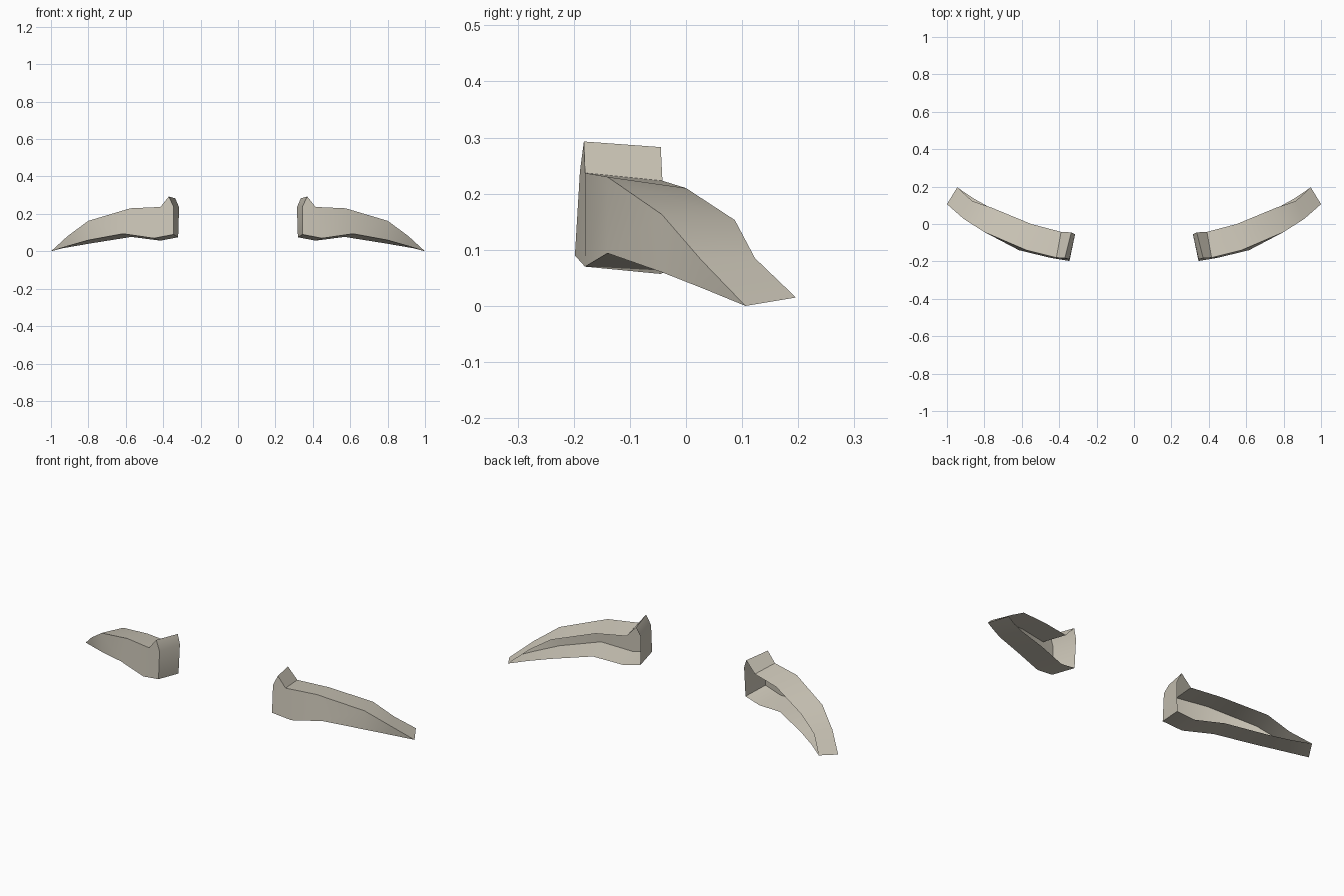
import bpy, bmesh

if "Cube" in bpy.data.objects:
    bpy.data.objects.remove(bpy.data.objects["Cube"])

mat = bpy.data.materials.new("warm beige")
mat.diffuse_color = (0.62, 0.58, 0.49, 1)
mat.use_nodes = True
mat.node_tree.nodes["Principled BSDF"].inputs["Base Color"].default_value = mat.diffuse_color

# Edge paths of the right-hand shell, from the inner end out to the tip
tip_front, tip_back = (1.0, 0.106, 0.0), (0.945, 0.196, 0.015)
top_front = [(.345, -.189, .24), (.37, -.182, .293), (.415, -.18, .237), (.575, -.14, .23),
             (.80, -.043, .163), (.91, .027, .082), tip_front]
top_back = [(.315, -.055, .235), (.335, -.045, .283), (.39, -.042, .223), (.55, 0, .21),
            (.76, .087, .153), (.865, .123, .085), tip_back]
low_front = [(.345, -.198, .09), (.45, -.18, .07), (.615, -.14, .094),
             (.80, -.043, .06), (.905, .033, .03), tip_front]
low_back = [(.32, -.06, .075), (.415, -.045, .057), (.57, -.005, .077),
            (.765, .085, .046), (.86, .138, .03), tip_back]

bm = bmesh.new()
cache = {}


def face(*pts):
    vs = []
    for p in pts:
        if p not in cache:
            cache[p] = bm.verts.new(p)
        if cache[p] not in vs:
            vs.append(cache[p])
    bm.faces.new(vs)


# Top flange and bottom flange
for i in range(6):
    face(top_front[i], top_front[i + 1], top_back[i + 1], top_back[i])
for i in range(5):
    face(low_front[i], low_back[i], low_back[i + 1], low_front[i + 1])

# Front panel, with the raised peak at its inner end
face(low_front[0], low_front[1], top_front[2], top_front[1], top_front[0])
for i in range(1, 5):
    face(low_front[i], low_front[i + 1], top_front[i + 2], top_front[i + 1])

# Inner end panel; the back stays open
face(low_front[0], top_front[0], top_back[0], low_back[0])

me = bpy.data.meshes.new("curved_shell_pair")
bm.to_mesh(me)
bm.free()
me.materials.append(mat)
ob = bpy.data.objects.new("curved_shell_pair", me)
bpy.context.collection.objects.link(ob)

# Shade, then mirror to the other side
bpy.context.view_layer.objects.active = ob
ob.select_set(True)
bpy.ops.object.shade_smooth_by_angle(angle=0.52)
mod = ob.modifiers.new("mirror", 'MIRROR')
mod.use_mirror_merge = False
